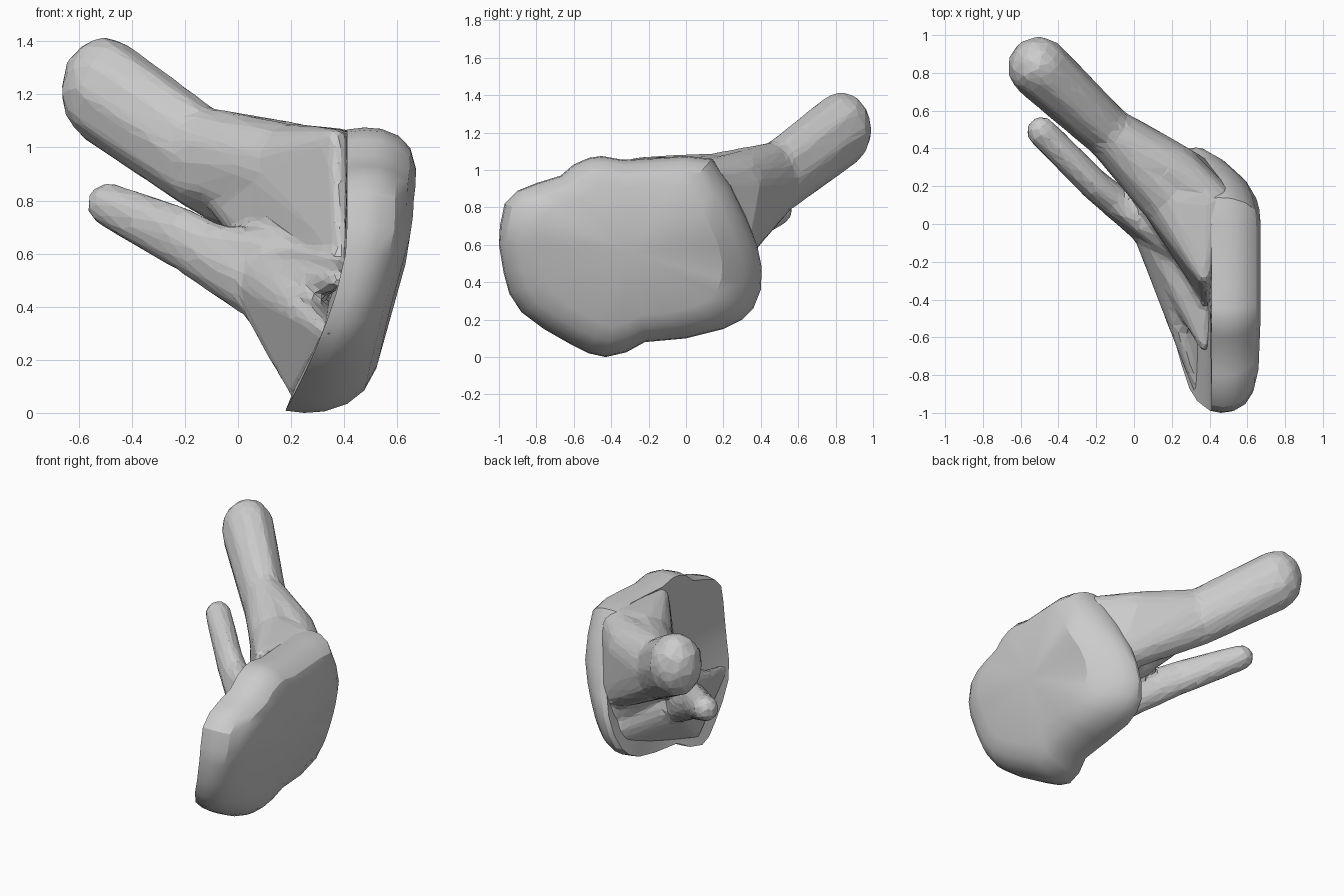
import bpy, bmesh, math
from mathutils import Vector

if "Cube" in bpy.data.objects:
    bpy.data.objects.remove(bpy.data.objects["Cube"])


def add_hull(target, blobs):
    """Convex skin around ellipsoids given as (x, y, z, horizontal r, vertical r)."""
    hull = bmesh.new()
    for x, y, z, r, h in blobs:
        ball = bmesh.new()
        bmesh.ops.create_icosphere(ball, subdivisions=2, radius=1)
        for v in ball.verts:
            hull.verts.new((v.co.x * r + x, v.co.y * r + y, v.co.z * h + z))
        ball.free()
    res = bmesh.ops.convex_hull(hull, input=hull.verts[:])
    junk = [g for g in res["geom_interior"] if isinstance(g, bmesh.types.BMVert)]
    bmesh.ops.delete(hull, geom=junk, context="VERTS")
    hull.verts.index_update()
    new = [target.verts.new(v.co) for v in hull.verts]
    for f in hull.faces:
        target.faces.new([new[v.index] for v in f.verts])
    hull.free()


def finish(bm, name, angle):
    bmesh.ops.recalc_face_normals(bm, faces=bm.faces[:])
    me = bpy.data.meshes.new(name)
    bm.to_mesh(me)
    bm.free()
    ob = bpy.data.objects.new(name, me)
    bpy.context.collection.objects.link(ob)
    bpy.ops.object.select_all(action="DESELECT")
    ob.select_set(True)
    bpy.context.view_layer.objects.active = ob
    bpy.ops.object.shade_smooth_by_angle(angle=math.radians(angle))
    return ob


# Palm slab: lofted outline (y, z), flat cut on the inner side, rounded outside
outline = [(-1, .6), (-.995, .7), (-.97, .82), (-.9, .89), (-.8, .93), (-.67, .97),
           (-.6, 1.03), (-.52, 1.065), (-.45, 1.075), (-.34, 1.055), (0, 1.075),
           (.14, 1.06), (.24, .92), (.32, .75), (.38, .6), (.405, .48), (.4, .36),
           (.36, .26), (.3, .2), (.2, .15), (0, .1), (-.22, .08), (-.32, .025),
           (-.43, 0), (-.52, .02), (-.62, .07), (-.76, .15), (-.88, .24),
           (-.945, .34), (-.975, .45)]
cy, cz = -.3, .56


def inner_x(y, z):
    return .41 - .45 * max(0, .65 - z) ** 1.5 - .2 * max(0, y)


def outer_x(y, z):
    return .67 - 1.1 * max(0, y) ** 2 - .28 * max(0, .7 - z) - .04 * max(0, -.5 - y)


bm = bmesh.new()
rings = []
for t, s in [(0, .985), (.25, 1), (.5, .99), (.75, .94), (.92, .85), (1, .7)]:
    ring = []
    for y0, z0 in outline:
        y, z = cy + (y0 - cy) * s, cz + (z0 - cz) * s
        x = inner_x(y, z) * (1 - t) + outer_x(y, z) * t
        ring.append(bm.verts.new((x, y, z)))
    rings.append(ring)
n = len(outline)
for a, b in zip(rings, rings[1:]):
    for i in range(n):
        j = (i + 1) % n
        bm.faces.new((a[i], a[j], b[j], b[i]))
for ring, fx in ((rings[0], inner_x), (rings[-1], outer_x)):
    mid = bm.verts.new((fx(cy, cz), cy, cz))
    for i in range(n):
        bm.faces.new((ring[i], ring[(i + 1) % n], mid))
finish(bm, "palm_slab", 25)

# Fingers and webbing, fused together and reduced to irregular facets
bm = bmesh.new()
tip, mid, base = (-.505, .83, 1.215, .168, .208), (-.13, .48, .95, .14, .205), (.2, .13, .9, .17, .19)
add_hull(bm, [tip, mid])                                    # large finger
add_hull(bm, [mid, base])
add_hull(bm, [base, (.37, -.28, 1.02, .04, .05), (.4, .12, .98, .09, .09),
              (.36, .24, .5, .12, .15), (.39, -.4, .6, .03, .05),
              (.12, .12, .68, .09, .1)])                    # upper webbing
add_hull(bm, [mid, (.2, .27, .93, .16, .17), (.42, .12, .93, .11, .13),
              (.33, .26, .6, .1, .12)])                     # back of the hand
add_hull(bm, [(-.03, .33, .83, .09, .13), base, (.12, .12, .65, .09, .1)])
small_mid, small_base = (-.2, .2, .65, .085, .125), (.09, -.03, .48, .1, .15)
add_hull(bm, [(-.49, .49, .785, .083, .085), small_mid])    # small finger
add_hull(bm, [small_mid, small_base])
add_hull(bm, [(-.06, .08, .66, .055, .055), (.2, -.1, .58, .09, .1)])  # stub
add_hull(bm, [small_base, (.22, -.42, .07, .025, .025), (.345, -.9, .3, .025, .025),
              (.41, -.3, .2, .04, .05), (.33, .24, .36, .1, .13)])     # lower webbing
add_hull(bm, [small_base, (.375, -.65, .5, .03, .04), (.37, .1, .6, .1, .1)])
ob = finish(bm, "fingers", 25)
m = ob.modifiers.new("fuse", "REMESH")
m.mode = "VOXEL"
m.voxel_size = .02
m = ob.modifiers.new("soften", "SMOOTH")
m.iterations = 8
m = ob.modifiers.new("facets", "DECIMATE")
m.ratio = .07
